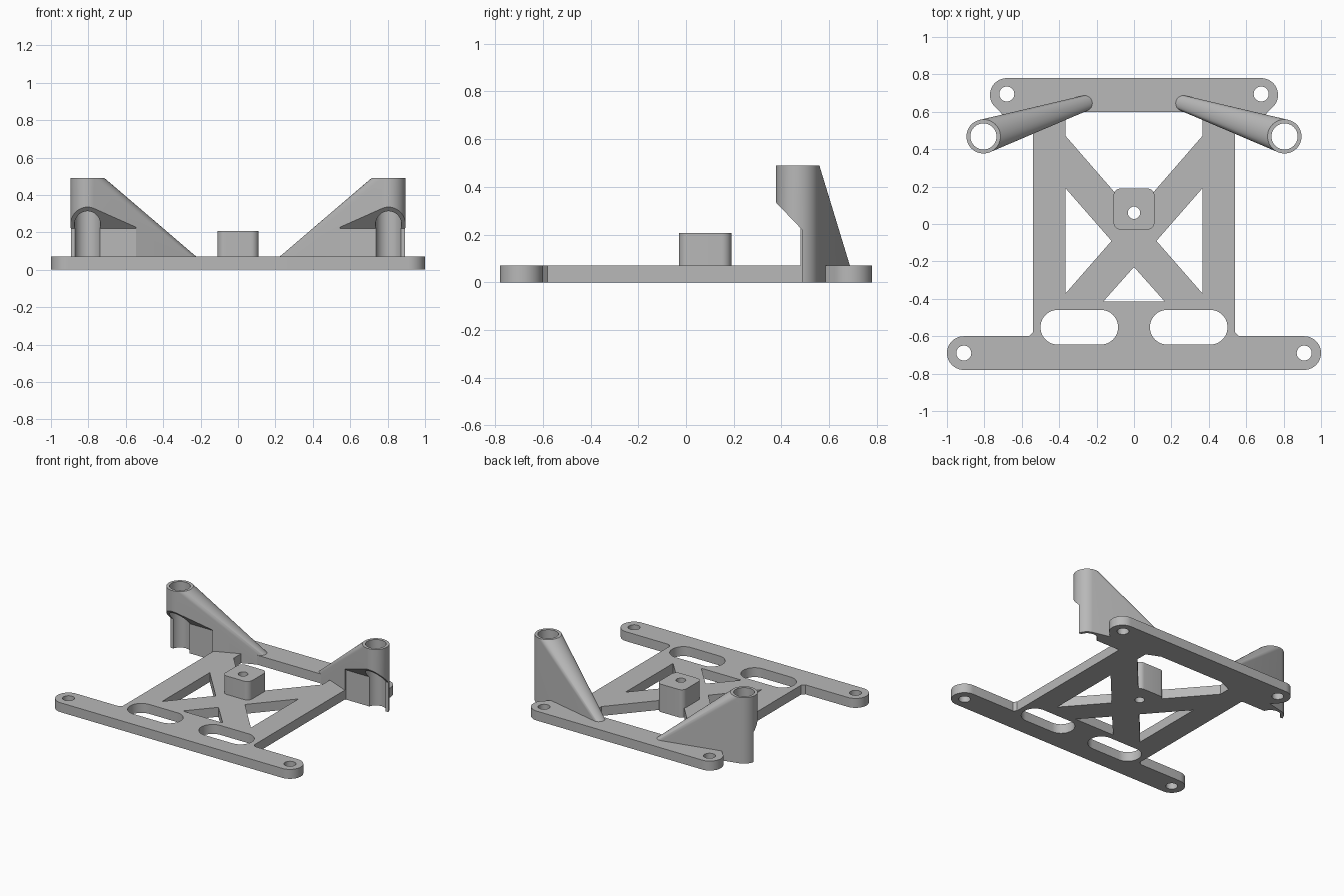
import bpy
import bmesh
from math import cos, sin, radians
from mathutils import Vector

default = bpy.data.objects.get("Cube")
if default:
    bpy.data.objects.remove(default, do_unlink=True)

grey = bpy.data.materials.new("plain grey")
grey.use_nodes = True
grey.diffuse_color = (0.48, 0.48, 0.48, 1)
grey.node_tree.nodes["Principled BSDF"].inputs["Base Color"].default_value = grey.diffuse_color

PLATE = 0.07


def arc(x, y, r, start=0, end=360, steps=24):
    """Points on an arc; a full circle leaves out the repeated last point."""
    full = end - start == 360
    n = 2 * steps if full else steps
    angles = [radians(start + (end - start) * i / n) for i in range(n if full else n + 1)]
    return [(x + r * cos(a), y + r * sin(a)) for a in angles]


def flip(points):
    return [(-x, y) for x, y in reversed(points)]


def finish(name, bm):
    bmesh.ops.recalc_face_normals(bm, faces=bm.faces)
    mesh = bpy.data.meshes.new(name)
    bm.to_mesh(mesh)
    bm.free()
    mesh.materials.append(grey)
    obj = bpy.data.objects.new(name, mesh)
    bpy.context.collection.objects.link(obj)
    return obj


def prism(name, loops, low, high, place=lambda a, b, h: (a, b, h)):
    """Extrude each closed outline between two heights."""
    bm = bmesh.new()
    for loop in loops:
        bottom = [bm.verts.new(place(a, b, low)) for a, b in loop]
        top = [bm.verts.new(place(a, b, high)) for a, b in loop]
        bm.faces.new(bottom[::-1])
        bm.faces.new(top)
        for i in range(len(loop)):
            j = (i + 1) % len(loop)
            bm.faces.new((bottom[i], bottom[j], top[j], top[i]))
    return finish(name, bm)


def activate(obj):
    bpy.ops.object.select_all(action='DESELECT')
    obj.select_set(True)
    bpy.context.view_layer.objects.active = obj


def cut(obj, cutter):
    cutter.hide_render = True
    mod = obj.modifiers.new("cut", 'BOOLEAN')
    mod.operation = 'DIFFERENCE'
    mod.solver = 'EXACT'
    mod.object = cutter
    activate(obj)
    bpy.ops.object.modifier_apply(modifier=mod.name)
    bpy.data.objects.remove(cutter, do_unlink=True)


def smooth(obj):
    activate(obj)
    bpy.ops.object.shade_smooth_by_angle(angle=radians(30))


# Base plate: front bar, side rails and back bar in one outline
half = (arc(0.91, -0.69, 0.09, -90, 90)
        + [(0.56, -0.6), (0.54, -0.58), (0.54, 0.5), (0.685, 0.565)]
        + arc(0.68, 0.69, 0.09, -55, 90))
plate = prism("base_plate", [half + flip(half)], 0, PLATE)

# Openings: cross-brace gaps, rounded slots and screw holes
side_gap = [(0.365, -0.37), (0.365, 0.19), (0.12, -0.09)]
slot = arc(0.407, -0.552, 0.093, -90, 90) + arc(0.178, -0.552, 0.093, 90, 270)
paired = [side_gap, slot, arc(0.91, -0.69, 0.04), arc(0.68, 0.695, 0.04)]
openings = paired + [flip(p) for p in paired] + [
    [(-0.165, -0.415), (0.165, -0.415), (0, -0.23)],
    [(0, 0.05), (0.365, 0.47), (0.365, 0.6), (-0.365, 0.6), (-0.365, 0.47)],
]
cut(plate, prism("plate_cutter", openings, -0.1, 0.2))
cut(plate, prism("plate_hole_cutter", [arc(0, 0.06, 0.033)], -0.1, 0.2))
smooth(plate)

# Centre boss with rounded corners and a screw hole
corners = [(0.07, 0.01, -90), (0.07, 0.15, 0), (-0.07, 0.15, 90), (-0.07, 0.01, 180)]
outline = [p for x, y, a in corners for p in arc(x, y, 0.04, a, a + 90, 8)]
boss = prism("centre_boss", [outline], 0, 0.207)
cut(boss, prism("boss_cutter", [arc(0, 0.06, 0.033)], -0.1, 0.4))
smooth(boss)


# Towers: tube blended into a sloping gusset, relieved at the front
def tower(name, s):
    bm = bmesh.new()
    for x, y, r, top in ((0.805, 0.468, 0.091, 0.49), (0.265, 0.645, 0.042, PLATE)):
        for px, py in arc(x, y, r):
            for z in (0, top):
                bm.verts.new(Vector((s * px, py, z)))
    bmesh.ops.convex_hull(bm, input=bm.verts)
    bmesh.ops.delete(bm, geom=[v for v in bm.verts if not v.link_faces], context='VERTS')
    bmesh.ops.dissolve_limit(bm, angle_limit=radians(0.3), verts=bm.verts, edges=bm.edges)
    body = finish(name, bm)
    cut(body, prism("bore_cutter", [arc(s * 0.805, 0.468, 0.07)], -0.1, 0.6))
    relief = [(0.2, -0.1), (0.487, -0.1), (0.487, 0.22), (0.2, 0.52)]
    cut(body, prism("relief_cutter", [relief], 0.545, 1.2,
                    lambda y, z, x: (s * x, y, z)))
    smooth(body)


tower("left_tower", 1)
tower("right_tower", -1)
